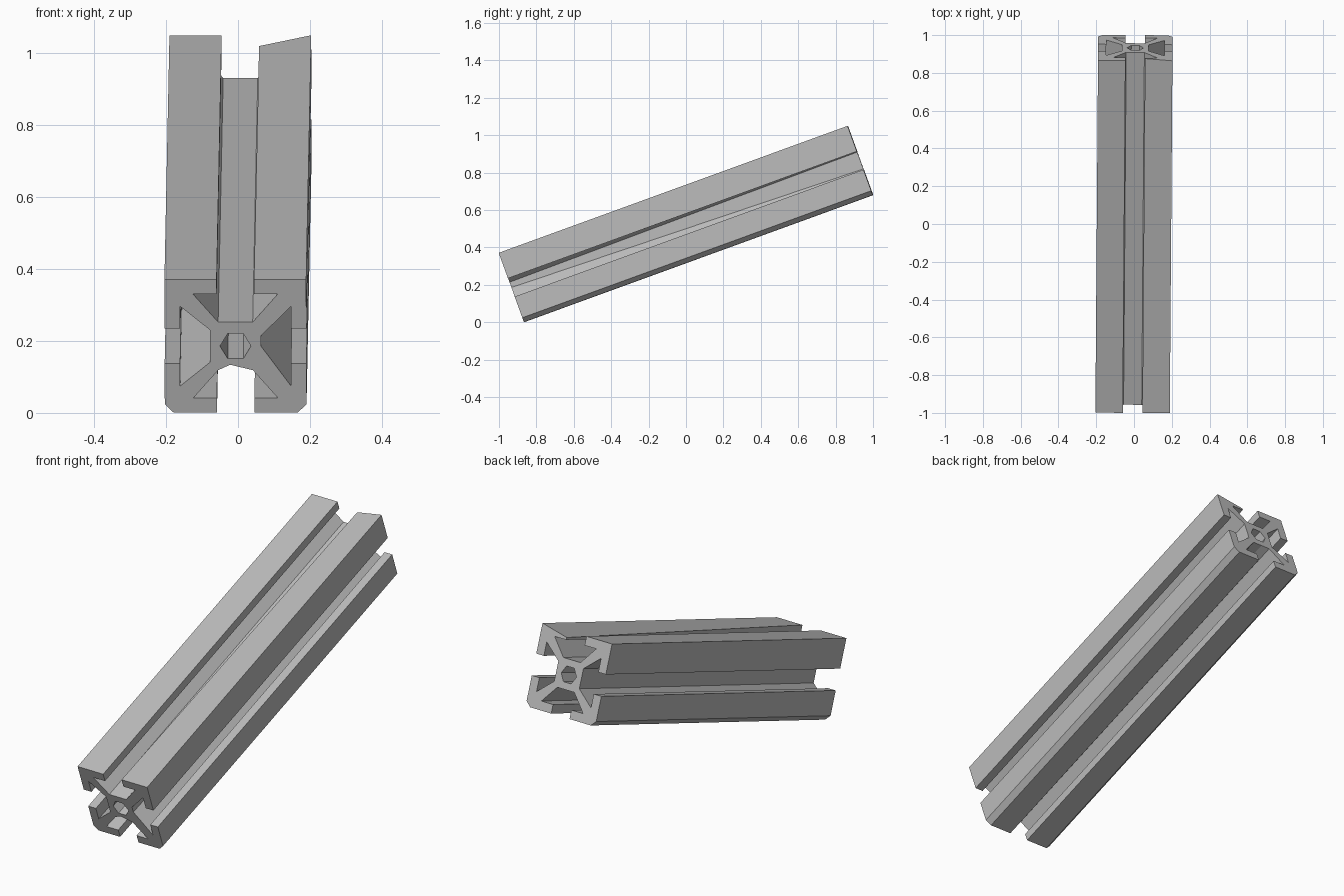
import bpy
import bmesh
from math import radians, sin, cos, pi
from mathutils import Matrix, Vector

cube = bpy.data.objects.get("Cube")
if cube:
    bpy.data.objects.remove(cube, do_unlink=True)

# Section sizes
HALF = 0.197       # half width of the square section
LENGTH = 1.985
GAP = 0.052        # half width of the slot opening
LIP = 0.154        # height of the lip underside
CAVITY = 0.118     # half width of the slot behind the lips
FLOOR = 0.071      # distance from the centre to the slot floor
WEB = 0.048        # half width of the slot floor
CHAMFER = 0.025


def slot_side(side, front):
    """One side of the outline, drawn as the top side, then turned into place."""
    lower = side in (2, 3)
    corner = [(HALF, HALF - CHAMFER), (HALF - CHAMFER, HALF)] if lower else [(HALF, HALF)]
    floor = [(WEB, FLOOR), (-WEB, FLOOR)]
    if side == 2:    # peaked floor on the underside
        floor.insert(1, (0.015, 0.055) if front else (0, FLOOR))
    if side == 3 and front:    # uneven floor on one flank
        floor = [(0, FLOOR), (-0.03, FLOOR)]
    worn = 0.032 if side == 0 and not front else 0    # lowered flange tip
    points = corner + [(GAP, HALF - worn), (GAP, LIP), (CAVITY, LIP)] + floor
    points += [(-CAVITY, LIP), (-GAP, LIP), (-GAP, HALF)]
    turn = Matrix.Rotation(side * pi / 2, 2)
    return [turn @ Vector(p) for p in points]


def outline(front):
    return [p for side in range(4) for p in slot_side(side, front)]


def bore(front):
    return [Vector((cos(i * pi / 3), sin(i * pi / 3))) * 0.043 for i in range(6)]


# Slotted rail: end caps with a central bore, joined by long walls
bm = bmesh.new()
caps = {True: [], False: []}
for loop in (outline, bore):
    rings = []
    for front in (True, False):
        y = -LENGTH / 2 if front else LENGTH / 2
        ring = [bm.verts.new((p.x, y, p.y)) for p in loop(front)]
        caps[front] += [bm.edges.new((ring[i - 1], ring[i])) for i in range(len(ring))]
        rings.append(ring)
    near, far = rings
    for i in range(len(near)):
        bm.faces.new((near[i - 1], near[i], far[i], far[i - 1]))
for edges in caps.values():
    bmesh.ops.triangle_fill(bm, use_beauty=True, use_dissolve=False, edges=edges)
bmesh.ops.recalc_face_normals(bm, faces=bm.faces)

mesh = bpy.data.meshes.new("slotted_rail")
bm.to_mesh(mesh)
bm.free()
rail = bpy.data.objects.new("slotted_rail", mesh)
bpy.context.collection.objects.link(rail)

# Leaning pose
rail.rotation_euler = (radians(20), 0, -0.0075)
rail.location = (0, 0, 0.525)

# Plain grey metal
grey = bpy.data.materials.new("light_grey")
grey.use_nodes = True
colour = (0.5, 0.5, 0.5, 1)
grey.diffuse_color = colour
grey.node_tree.nodes["Principled BSDF"].inputs["Base Color"].default_value = colour
mesh.materials.append(grey)
